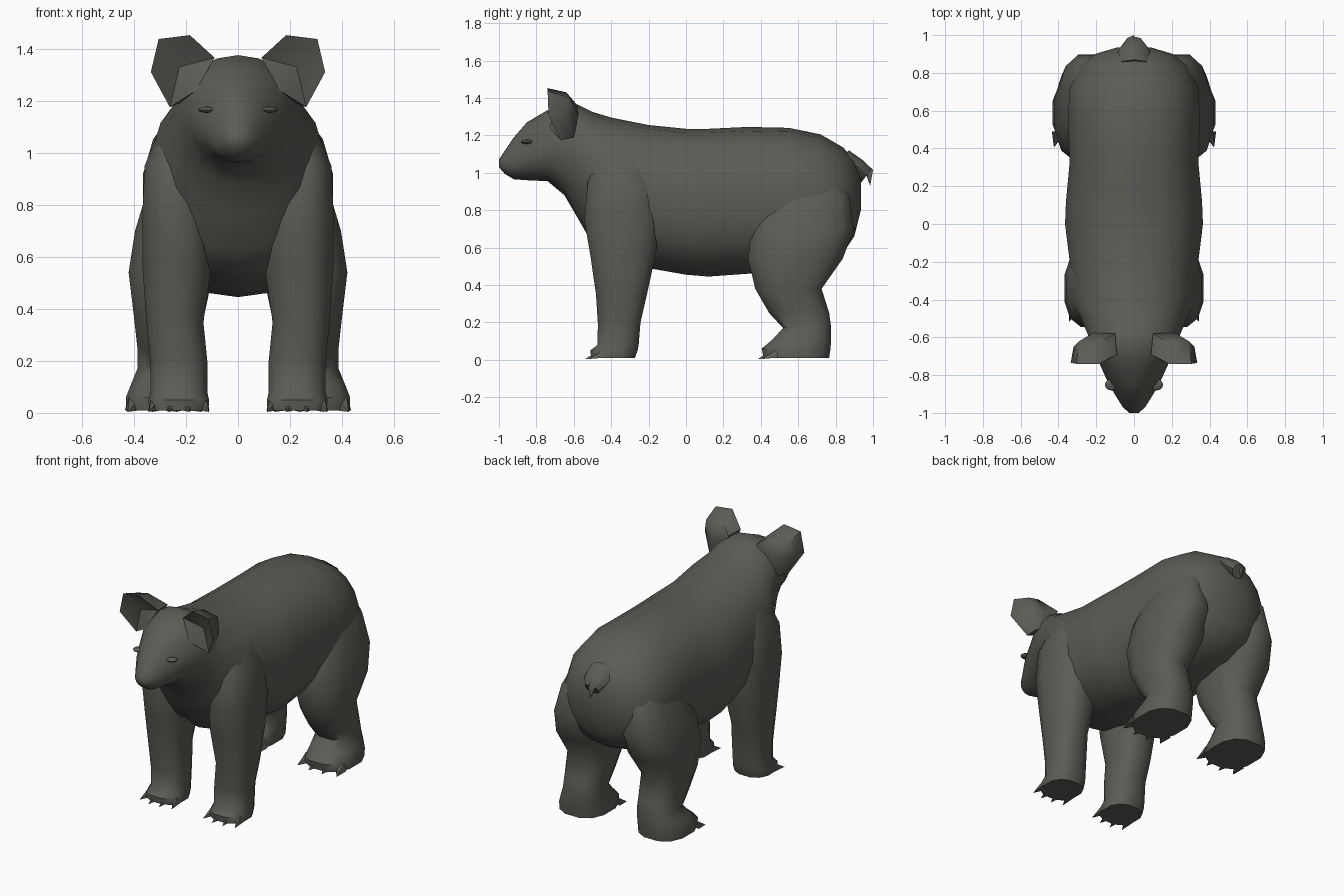
import bpy, bmesh, math
from mathutils import Vector
from mathutils.bvhtree import BVHTree

if "Cube" in bpy.data.objects:
    bpy.data.objects.remove(bpy.data.objects["Cube"])


def material(name, rgb):
    m = bpy.data.materials.new(name)
    m.diffuse_color = (*rgb, 1)
    m.use_nodes = True
    m.node_tree.nodes["Principled BSDF"].inputs["Base Color"].default_value = m.diffuse_color
    return m


FUR = material("dark_grey_fur", (0.105, 0.107, 0.092))


def finish(name, bm, angle=50):
    bmesh.ops.recalc_face_normals(bm, faces=bm.faces)
    me = bpy.data.meshes.new(name)
    bm.to_mesh(me)
    bm.free()
    me.materials.append(FUR)
    ob = bpy.data.objects.new(name, me)
    bpy.context.collection.objects.link(ob)
    bpy.ops.object.select_all(action='DESELECT')
    ob.select_set(True)
    bpy.context.view_layer.objects.active = ob
    bpy.ops.object.shade_smooth_by_angle(angle=math.radians(angle))
    return ob


def loft(bm, rings):
    loops = [[bm.verts.new(p) for p in r] for r in rings]
    n = len(loops[0])
    for a, b in zip(loops, loops[1:]):
        for i in range(n):
            j = (i + 1) % n
            bm.faces.new((a[i], a[j], b[j], b[i]))
    bm.faces.new(loops[0])
    bm.faces.new(loops[-1])


def power(v, e):
    return math.copysign(abs(v) ** (2 / e), v)


def body_ring(y, zb, zt, hw, mid, e, n=18):
    zm = zb + (zt - zb) * mid
    pts = []
    for i in range(n):
        t = 2 * math.pi * i / n + math.pi / 2
        c, s = power(math.cos(t), e), power(math.sin(t), e)
        pts.append((hw * c, y, zm + s * ((zt - zm) if s > 0 else (zm - zb))))
    return pts


def leg_ring(side, z, y0, y1, x0, x1, e=2.5, n=12):
    cx, cy, rx, ry = (x0 + x1) / 2, (y0 + y1) / 2, (x1 - x0) / 2, (y1 - y0) / 2
    return [(side * (cx + rx * power(math.cos(t), e)), cy + ry * power(math.sin(t), e), z)
            for t in (2 * math.pi * (i + .5) / n for i in range(n))]


# Head, neck and trunk: y, bottom, top, half width, height of widest point, squareness
BODY = [
    (-1.0, 1.03, 1.07, .025, .5, 2), (-.97, .995, 1.115, .06, .45, 2),
    (-.92, .965, 1.19, .092, .38, 1.9), (-.85, .96, 1.27, .135, .4, 1.9),
    (-.74, .955, 1.335, .185, .45, 2), (-.65, .88, 1.375, .225, .55, 2.1),
    (-.58, .76, 1.365, .25, .58, 2.1), (-.5, .62, 1.325, .285, .58, 2.1),
    (-.4, .52, 1.295, .34, .5, 2.2), (-.2, .49, 1.255, .345, .5, 2.2),
    (0, .455, 1.235, .37, .48, 2.3), (.12, .445, 1.235, .365, .48, 2.3),
    (.33, .46, 1.245, .345, .48, 2.3), (.55, .48, 1.24, .355, .48, 2.3),
    (.72, .51, 1.205, .345, .48, 2.2), (.84, .57, 1.135, .285, .5, 2.1),
    (.9, .66, 1.07, .21, .5, 2), (.935, .8, .97, .09, .5, 2),
]
bm = bmesh.new()
loft(bm, [body_ring(*r) for r in BODY])
tree = BVHTree.FromBMesh(bm)
finish("body_and_head", bm)

# Legs: height, back and front limits, inner and outer limits
FRONT = [
    (.01, -.51, -.27, .11, .345), (.05, -.515, -.255, .108, .347), (.08, -.475, -.25, .115, .34),
    (.2, -.475, -.24, .115, .34), (.35, -.485, -.205, .13, .355), (.55, -.515, -.16, .1, .37),
    (.75, -.55, -.13, .1, .372), (.95, -.53, -.15, .12, .362), (1.1, -.47, -.2, .12, .3),
]
HIND = [
    (.01, .41, .77, .13, .435), (.06, .4, .778, .13, .435), (.11, .46, .78, .135, .415),
    (.17, .515, .78, .14, .39), (.25, .44, .77, .14, .39), (.38, .365, .73, .125, .405),
    (.54, .325, .845, .09, .425), (.7, .34, .905, .08, .4), (.88, .42, .88, .1, .345),
    (1.0, .5, .8, .1, .29),
]


def claws(bm, side, y, x0, x1, reach):
    # Four pointed claws fanned across the toes
    for i in range(4):
        x = x0 + (x1 - x0) * (i + .5) / 4
        w = (x1 - x0) / 8
        spread = (i - 1.5) * .018
        base = [bm.verts.new((side * (x + dx * w), y + .04 + abs(i - 1.5) * .02, z))
                for dx, z in ((-1, .012), (1, .012), (.6, .06), (-.6, .06))]
        tip = bm.verts.new((side * (x + spread), y - reach + abs(i - 1.5) * .02, .004))
        bm.faces.new(base)
        for k in range(4):
            bm.faces.new((base[k], base[(k + 1) % 4], tip))


for side, label in ((-1, "left"), (1, "right")):
    for part, rings, y, reach in (("front", FRONT, -.5, .05), ("hind", HIND, .42, .045)):
        bm = bmesh.new()
        loft(bm, [leg_ring(side, *r) for r in rings])
        finish(f"{part}_leg_{label}", bm)
        bm = bmesh.new()
        claws(bm, side, y, rings[0][3], rings[0][4], reach)
        finish(f"{part}_claws_{label}", bm, 30)

    # Cupped ear: front rim, sunken centre, rounded back tucked into the head
    rim = [(.09, -.69, 1.365), (.185, -.74, 1.452), (.305, -.74, 1.437),
           (.335, -.735, 1.31), (.262, -.67, 1.175), (.16, -.73, 1.24)]
    back = [(.10, -.58, 1.36), (.2, -.64, 1.43), (.29, -.62, 1.4),
            (.32, -.65, 1.31), (.25, -.6, 1.19), (.15, -.6, 1.22)]
    bm = bmesh.new()
    a = [bm.verts.new((side * x, y, z)) for x, y, z in rim]
    b = [bm.verts.new((side * x, y, z)) for x, y, z in back]
    cup = bm.verts.new((side * .225, -.675, 1.33))
    rear = bm.verts.new((side * .215, -.575, 1.31))
    for i in range(6):
        j = (i + 1) % 6
        bm.faces.new((a[i], a[j], cup))
        bm.faces.new((a[i], a[j], b[j], b[i]))
        bm.faces.new((b[i], b[j], rear))
    finish(f"ear_{label}", bm)

    # Eye: shallow oval dome resting on the face
    hit, normal, _, _ = tree.ray_cast(Vector((side * .118, -1.3, 1.165)), Vector((0, 1, 0)))
    bm = bmesh.new()
    bmesh.ops.create_uvsphere(bm, u_segments=12, v_segments=6, radius=1)
    bmesh.ops.scale(bm, vec=(.036, .031, .012), verts=bm.verts)
    rot = normal.to_track_quat('Z', 'Y').to_matrix()
    bmesh.ops.rotate(bm, matrix=rot, verts=bm.verts)
    bmesh.ops.translate(bm, vec=hit, verts=bm.verts)
    finish(f"eye_{label}", bm)

# Tail: short stub hanging from the rump
bm = bmesh.new()
TAIL = [(.84, 1.08, .09, .05), (.92, 1.03, .085, .045), (.965, .985, .05, .045)]
rings = []
for y, z, w, h in TAIL:
    rings.append([(w * math.cos(t), y + .6 * h * math.sin(t), z + .8 * h * math.sin(t))
                  for t in (math.pi * i / 4 for i in range(8))])
loft(bm, rings)
bm.verts.ensure_lookup_table()
tip = bm.verts.new((0, 1.0, 1.015))
low = bm.verts.new((0, .985, .93))
end = max(bm.faces, key=lambda f: f.calc_center_median().y)
ring = list(end.verts)
bm.faces.remove(end)
bmesh.ops.convex_hull(bm, input=ring + [tip, low])
finish("tail", bm)
